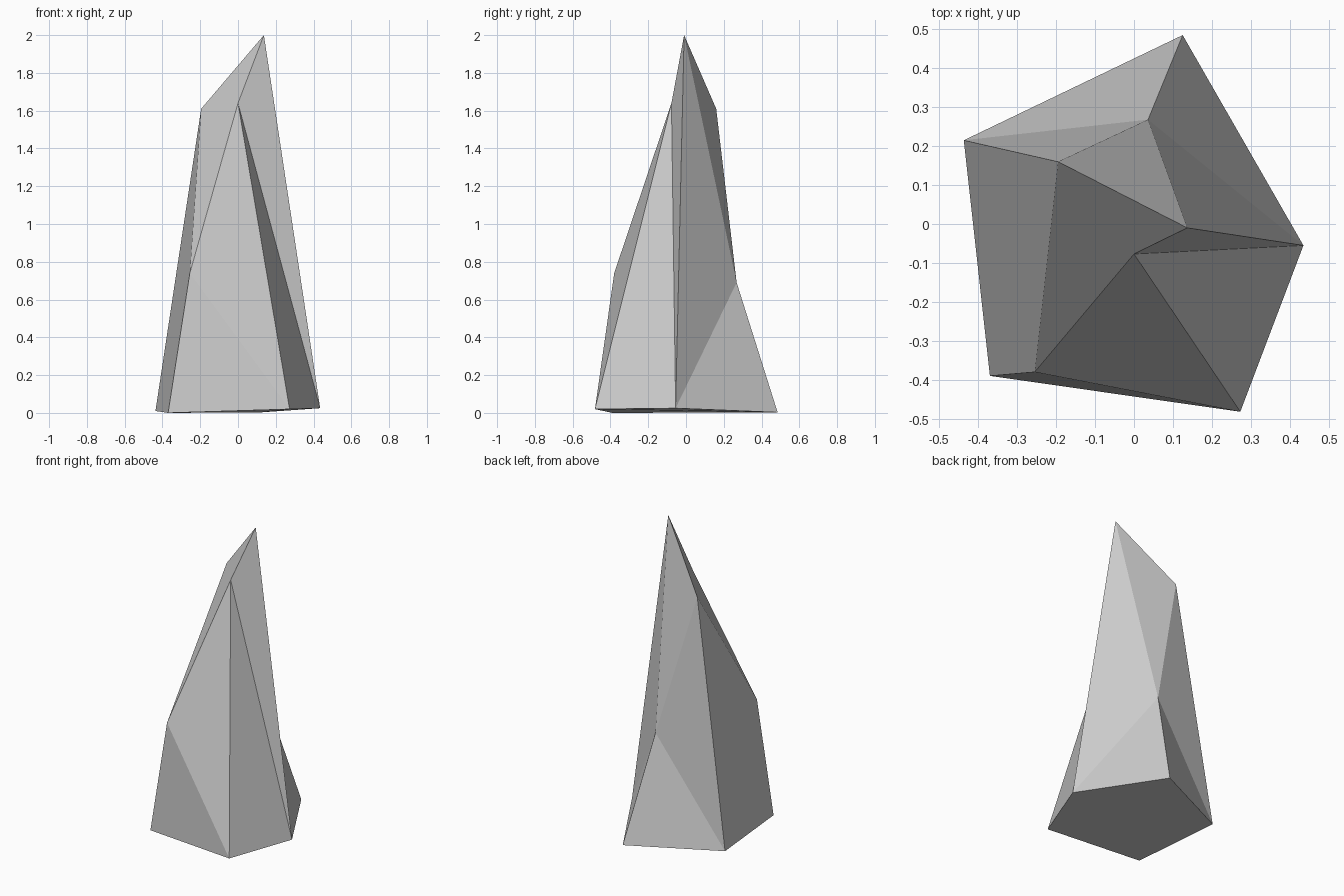
import bpy, bmesh

if "Cube" in bpy.data.objects:
    bpy.data.objects.remove(bpy.data.objects["Cube"])

# Irregular pentagonal footprint, counter-clockwise from front left
base = [(-0.37, -0.39, 0.0), (0.273, -0.482, 0.02), (0.435, -0.055, 0.025),
        (0.125, 0.485, 0.003), (-0.437, 0.215, 0.01)]
# Peak, front shoulder, back-left shoulder, low front chip, low back chip
upper = [(0.137, -0.01, 2.0), (0.0, -0.077, 1.64), (-0.195, 0.16, 1.61),
         (-0.255, -0.38, 0.74), (0.036, 0.268, 0.69)]

bm = bmesh.new()
a, b, c, d, e = [bm.verts.new(p) for p in base]
peak, front, back, chip_f, chip_b = [bm.verts.new(p) for p in upper]

facets = [
    (e, d, c, b, a),                                      # underside
    (a, b, chip_f), (chip_f, b, front),                   # front
    (b, c, front), (front, c, peak),                      # right
    (c, chip_b, peak), (c, d, chip_b), (d, e, chip_b),    # back
    (e, back, chip_b), (back, peak, chip_b),              # back left
    (e, a, chip_f, back), (chip_f, front, peak, back),    # left and top slope
]
for facet in facets:
    bm.faces.new(facet)
bmesh.ops.recalc_face_normals(bm, faces=bm.faces[:])

# Standing rock spire, flat shaded
mesh = bpy.data.meshes.new("rock_spire")
bm.to_mesh(mesh)
bm.free()
bpy.context.collection.objects.link(bpy.data.objects.new("rock_spire", mesh))
